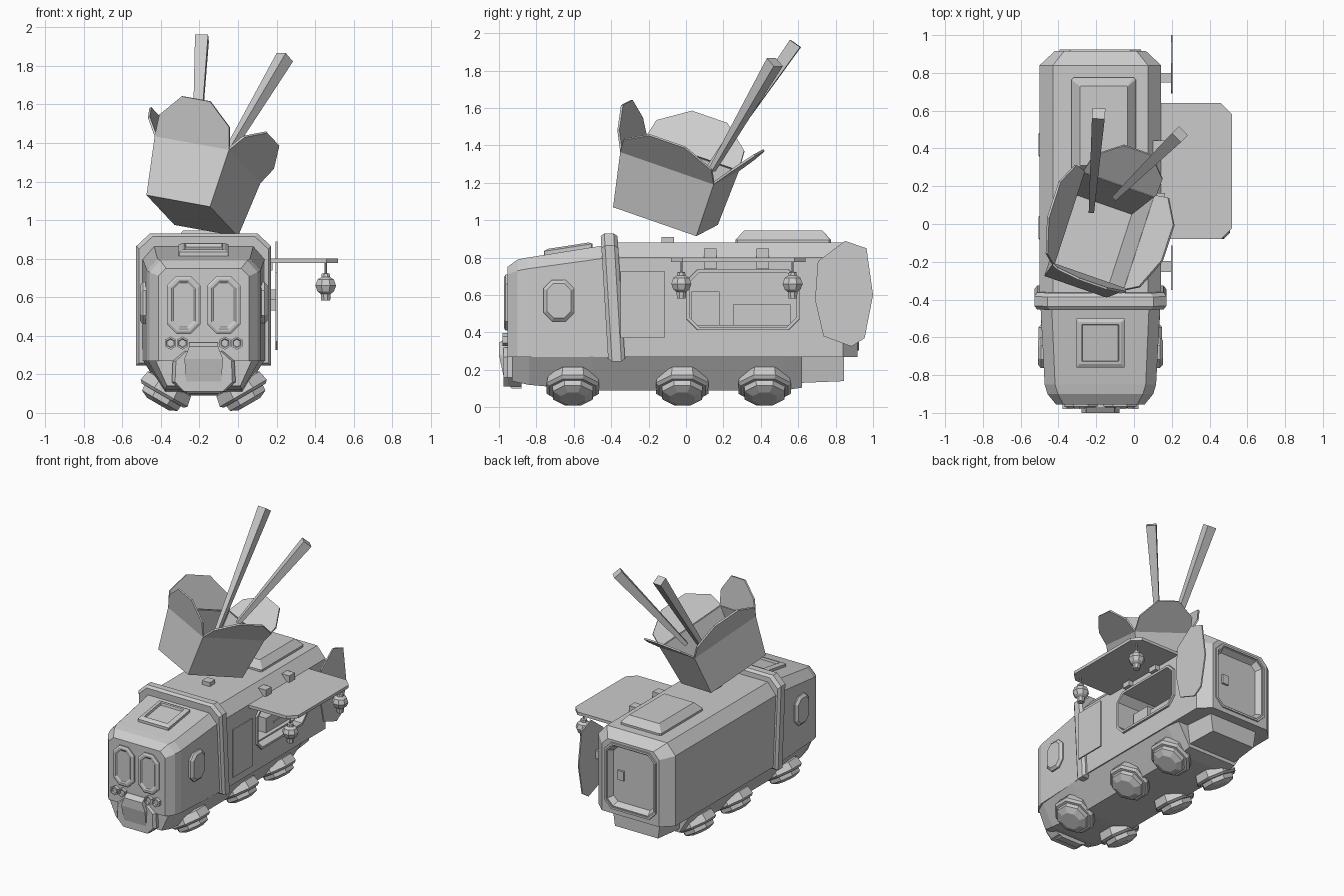
import bpy, bmesh, math
from mathutils import Vector

if "Cube" in bpy.data.objects:
    bpy.data.objects.remove(bpy.data.objects["Cube"])

CX = -0.178  # truck centre line


def loft(name, rings, closed=False):
    """Skin a list of equal-length point rings; closed joins last ring to first."""
    bm = bmesh.new()
    vs = [[bm.verts.new(p) for p in r] for r in rings]
    n = len(vs[0])
    pairs = list(zip(vs, vs[1:])) + ([(vs[-1], vs[0])] if closed else [])
    for a, b in pairs:
        for i in range(n):
            j = (i + 1) % n
            bm.faces.new((a[i], a[j], b[j], b[i]))
    if not closed:
        bm.faces.new(vs[0])
        bm.faces.new(vs[-1])
    bmesh.ops.recalc_face_normals(bm, faces=bm.faces)
    me = bpy.data.meshes.new(name)
    bm.to_mesh(me)
    bm.free()
    ob = bpy.data.objects.new(name, me)
    bpy.context.collection.objects.link(ob)
    return ob


def section(y, hw, zb, zt, c, cz, tilt=0.0):
    """Truck cross-section: rectangle with chamfered top corners."""
    pts = [(-hw, zb), (hw, zb), (hw, zt - cz), (hw - c, zt), (c - hw, zt), (-hw, zt - cz)]
    return [(CX + x, y + (0.6 - z) * tilt, z) for x, z in pts]


def octagon(axis, u, v, w, h, c, d):
    """Chamfered rectangle in the plane axis = d."""
    w, h = w / 2, h / 2
    pts = [(-w, c - h), (c - w, -h), (w - c, -h), (w, c - h),
           (w, h - c), (w - c, h), (c - w, h), (-w, h - c)]
    k = "xyz".index(axis)
    out = []
    for a, b in pts:
        p = [u + a, v + b]
        p.insert(k, d)
        out.append(p)
    return out


def pad(name, axis, u, v, w, h, c, steps, closed=False):
    return loft(name, [octagon(axis, u, v, w - 2 * i, h - 2 * i, max(c - i * 0.5, 0.003), d)
                       for i, d in steps], closed)


def box(name, x0, x1, y0, y1, z0, z1):
    return loft(name, [[(x0, y0, z), (x1, y0, z), (x1, y1, z), (x0, y1, z)] for z in (z0, z1)])


def lathe(name, origin, axis, prof, n):
    """Faceted turned part along an axis; prof = (distance, radius)."""
    q = Vector(axis).to_track_quat('Z', 'Y')
    o = Vector(origin)
    return loft(name, [[o + q @ Vector((r * math.cos(t), r * math.sin(t), s))
                        for t in [(i + 0.5) * 2 * math.pi / n for i in range(n)]] for s, r in prof])


def cut(ob, cutter):
    cutter.hide_render = True
    cutter.display_type = 'WIRE'
    m = ob.modifiers.new("cut", 'BOOLEAN')
    m.operation, m.solver, m.object = 'DIFFERENCE', 'EXACT', cutter


# Rear body with serving opening and recessed back door
body = loft("body", [section(-0.39, .322, .27, .88, .07, .08), section(.84, .322, .27, .88, .07, .08),
                     section(.917, .24, .27, .825, .05, .05)])
cut(body, pad("window_cutter", 'x', .305, .575, .57, .29, .05, [(0, -.4), (0, .3)]))
cut(body, pad("door_cutter", 'y', CX, .555, .40, .47, .05, [(.03, .875), (0, .93)]))
pad("door_frame", 'y', CX, .555, .44, .51, .06, [(0, .90), (.005, .925), (.02, .925), (.02, .90)], True)
box("door_handle", -.10, -.05, .87, .89, .52, .59)
pad("window_frame", 'x', .305, .575, .61, .33, .06, [(0, .13), (.004, .158), (.02, .158), (.02, .13)], True)

# Kitchen inside
box("counter", -.15, .06, .25, .56, .42, .55)
box("counter_slot", .05, .065, .34, .44, .48, .495)
box("fridge", -.2, .03, .03, .18, .42, .62)
box("shelf", -.2, .09, .02, .58, .425, .44)

# Cab and the raised collar behind it
loft("cab", [section(-.38, .32, .27, .875, .06, .07), section(-.85, .295, .27, .80, .055, .06),
             section(-.90, .28, .27, .79, .055, .06), section(-.955, .235, .27, .75, .04, .04)])
loft("collar", [section(-.392 + s, hw, .245 + e, .93 - e, .07, .065, .06)
                for s, hw, e in ((-.045, .335, .015), (-.025, .35, 0), (.025, .35, 0), (.045, .335, .015))])

# Cab windows and headlights
for i, s in enumerate((-1, 1)):
    pad(f"windscreen_{i}", 'y', CX + s * .104, .56, .175, .30, .05,
        [(0, -.94), (0, -.965), (.012, -.972), (.025, -.972), (.035, -.965)])
    x = CX + s * .295
    pad(f"side_window_{i}", 'x', -.68, .57, .165, .22, .045,
        [(0, x), (0, x + s * .02), (.018, x + s * .036)])
    for j, dx in enumerate((.11, .172)):
        lathe(f"headlight_{i}{j}", (CX + s * dx, -.94, .362), (0, -1, 0),
              [(0, .034), (.04, .034), (.04, .024), (.03, .02)], 6)

# Cab roof hatch, following the roof slope
hatch = pad("cab_hatch", 'z', CX, -.63, .26, .26, .004,
            [(0, -.02), (0, .015), (.02, .025), (.032, .025), (.036, .008)])
for v in hatch.data.vertices:
    v.co.z += .839 + (v.co.y + .63) * .155

# Roof skylight and vent
pad("skylight", 'z', CX + .018, .52, .34, .51, .01, [(0, .87), (0, .895), (.045, .945)])
box("roof_vent", -.21, -.145, -.13, -.065, .87, .91)

# Chassis, tapered under the body, and narrower tail


def keel(y, hw, hb, zb, zt=.272):
    return [(CX + hw, y, zt), (CX + hb, y, zb), (CX - hb, y, zb), (CX - hw, y, zt)]


loft("chassis", [keel(-.93, .25, .19, .14), keel(-.84, .29, .2, .12), keel(-.5, .315, .2, .09),
                 keel(.52, .315, .2, .09), keel(.62, .30, .2, .105)])
loft("chassis_tail", [keel(.5, .22, .2, .10), keel(.60, .22, .2, .13), keel(.845, .2, .18, .14)])

# Front bumper with a protruding nose
loft("bumper", [[(CX + a * k, y, z) for a, z in
                 ((-.16, .27), (-.165, .16), (-.11, .11), (.11, .11), (.165, .16), (.16, .27), (.10, .32), (-.10, .32))]
                for y, k in ((-.88, 1), (-.955, 1), (-.975, .9))])
loft("bumper_nose", [[(CX - w, -.88, z), (CX + w, -.88, z), (CX + w, y, z), (CX - w, y, z)]
                     for z, y, w in ((.10, -.93, .09), (.14, -.97, .09), (.28, -1.0, .10), (.345, -1.0, .075), (.365, -.97, .075))])

# Six tilted hover wheels
for s in (-1, 1):
    for j, y in enumerate((-.605, -.02, .42)):
        o = (CX + s * .223, y, .072)
        lathe(f"wheel_{'LR'[s > 0]}{j}", o, (s * .5, 0, -.866),
              [(-.11, .09), (-.09, .14), (-.035, .152), (-.02, .135), (-.02, .118), (.01, .115), (.03, .07)], 8)

# Awning with hinges and lanterns
loft("awning", [[(.12, -.08, z), (.46, -.08, z), (.52, -.02, z), (.52, .58, z), (.46, .64, z), (.12, .64, z)]
                for z in (.778, .80)])
for j, y in enumerate((.13, .41)):
    box(f"hinge_{j}", .09, .165, y - .033, y + .033, .80, .85)
    box(f"hinge_lower_{j}", .13, .18, y - .033, y + .033, .74, .78)
for j, y in enumerate((-.025, .57)):
    lathe(f"lantern_{j}", (.455, y, .78), (0, 0, -1),
          [(0, .006), (.055, .006), (.058, .022), (.075, .024), (.088, .046), (.12, .058),
           (.15, .046), (.163, .028), (.198, .025)], 8)

# Oval sign board and menu board standing off the right side
sign = [(.85, .89), (.965, .85), (1, .60), (.955, .37), (.885, .325), (.735, .38), (.69, .575), (.705, .78)]
loft("sign_board", [[(x, y, z) for y, z in sign] for x in (.195, .205)])
box("sign_bracket", .10, .197, .75, .80, .58, .64)
box("menu_board", .195, .205, -.35, -.115, .37, .73)
box("menu_bracket", .12, .197, -.255, -.195, .53, .59)

# Tilted takeout carton on the roof
e1, e2, up = Vector((.932, -.325, -.17)), Vector((.294, .903, -.314)), Vector((.256, .243, .937))
A = Vector((-.475, -.275, 1.13))
L1, L2 = .354, .493
base = [A, A + e1 * L1, A + e1 * L1 + e2 * L2, A + e2 * L2]
signs = ((-1, -1), (1, -1), (1, 1), (-1, 1))


def carton_ring(h, flare):
    return [p + up * h + e1 * a * flare + e2 * b * flare for p, (a, b) in zip(base, signs)]


loft("carton", [carton_ring(0, 0), carton_ring(.31, .03), carton_ring(.31, .02), carton_ring(.012, -.012)])
rim = carton_ring(.31, .03)
outs = (-e2, e1, e2, -e1)
rises = ((.21, .10), (.17, .115), (.19, .15), (.19, .138))
for i, (o, (a, b)) in enumerate(zip(outs, rises)):
    p, q = rim[i], rim[(i + 1) % 4]
    d = up * a + o * b
    flap = [p.lerp(q, t) + d * k for t, k in ((0, 0), (.03, .5), (.3, 1), (.68, 1), (.97, .5), (1, 0))]
    inward = d.cross(q - p).normalized() * .012
    if inward.dot(o) > 0:
        inward = -inward
    loft(f"carton_flap_{i}", [flap, [v + inward for v in flap]])

# Chopsticks
for i, (p, q) in enumerate((((-.225, .07, 1.2), (-.187, .585, 1.945)), ((-.10, .14, 1.27), (.243, .475, 1.845)))):
    p, q = Vector(p), Vector(q)
    lathe(f"chopstick_{i}", p, q - p, [(0, .02), ((q - p).length, .048)], 4)
